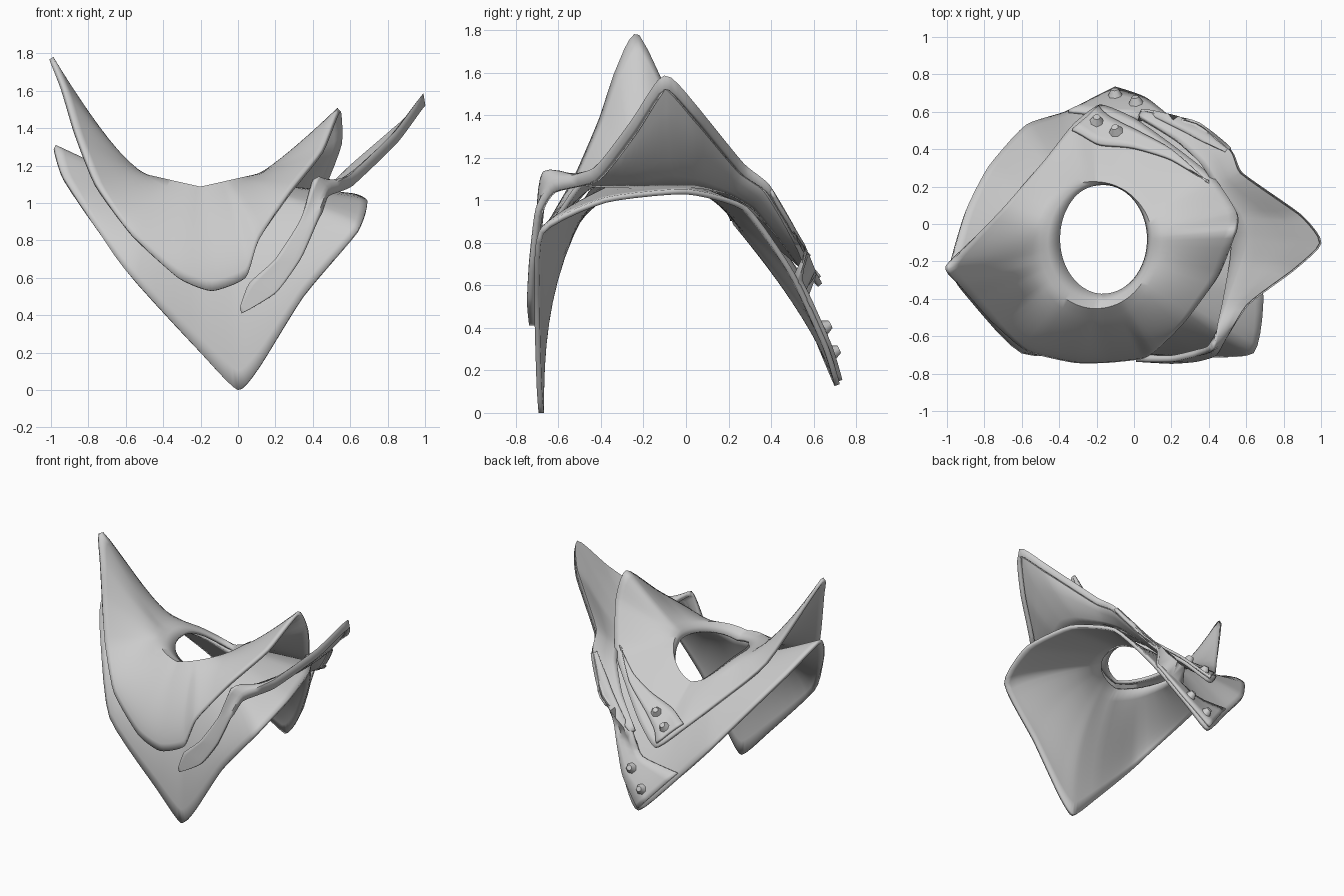
import bpy, math
from mathutils import Vector
from mathutils.bvhtree import BVHTree

cube = bpy.data.objects.get("Cube")
if cube:
    bpy.data.objects.remove(cube)

grey = bpy.data.materials.new("plain_grey")
grey.use_nodes = True
grey.diffuse_color = (0.6, 0.6, 0.6, 1)
grey.node_tree.nodes["Principled BSDF"].inputs["Base Color"].default_value = grey.diffuse_color


def smooth_line(points, steps, closed):
    """Sample a softened curve through the given points."""
    pts = [Vector(p) for p in points]
    count = len(pts)

    def at(i):
        return pts[i % count] if closed else pts[max(0, min(count - 1, i))]

    out = []
    for i in range(count if closed else count - 1):
        a, b = at(i), at(i + 1)
        ta, tb = (b - at(i - 1)) * 0.28, (at(i + 2) - a) * 0.28
        limit = (b - a).length
        for tangent in (ta, tb):
            if tangent.length > limit:
                tangent *= limit / tangent.length
        for s in range(steps):
            t = s / steps
            u = 1 - t
            out.append(a * u * u * (1 + t + t) + b * t * t * (1 + u + u)
                       + ta * t * u * u - tb * t * t * u)
    if not closed:
        out.append(pts[-1])
    return out


def make_sheet(name, rows, closed, thickness):
    """Skin a list of equal rows and give the sheet thickness."""
    width = len(rows[0])
    verts = [v for row in rows for v in row]
    faces = []
    for r in range(len(rows) - 1):
        for c in range(width if closed else width - 1):
            d = (c + 1) % width
            faces.append((r * width + c, (r + 1) * width + c,
                          (r + 1) * width + d, r * width + d))
    mesh = bpy.data.meshes.new(name)
    mesh.from_pydata(verts, [], faces)
    mesh.materials.append(grey)
    obj = bpy.data.objects.new(name, mesh)
    bpy.context.collection.objects.link(obj)
    solid = obj.modifiers.new("thickness", "SOLIDIFY")
    solid.thickness = thickness
    solid.offset = 0
    bpy.ops.object.select_all(action="DESELECT")
    obj.select_set(True)
    bpy.context.view_layer.objects.active = obj
    bpy.ops.object.shade_smooth_by_angle(angle=math.radians(50))
    return verts, faces


def neck_point(edge, center, radii, sink):
    """Point of the tilted neck oval that lies towards an edge point."""
    a = math.atan2(edge.y - center[1], edge.x - center[0])
    dx, dy = math.cos(a), math.sin(a)
    z = 1.075 + 0.07 * abs(dx) - 0.13 * max(dy, 0) ** 2
    return Vector((center[0] + dx * radii[0], center[1] + dy * radii[1], z - sink))


CREST = ((-0.2, -0.11), (0.31, 0.34))
HOLE = ((-0.16, -0.08), (0.24, 0.3))


def make_mantle(name, edge_points, sink, collar):
    """Drape cloth from the neck oval to a jagged hem."""
    edge = smooth_line(edge_points, 5, True)
    rows = []
    if collar:
        rows = [[neck_point(e, *HOLE, 0.045) for e in edge],
                [neck_point(e, *HOLE, 0.04).lerp(neck_point(e, *CREST, 0), 0.6) for e in edge]]
    steps = 10
    for k in range(steps + 1):
        t = k / steps
        row = []
        for e in edge:
            n = neck_point(e, *CREST, sink)
            drop = n.z - e.z
            round_out = 0.95 - 0.55 * max(-1, min(1, e.y / 0.6))
            h = 1 - (1 - t) ** (1 + max(drop, 0) * round_out)
            v = t ** (1 + max(-drop, 0) * 0.45)
            p = n.lerp(e, h)
            p.z = n.z + (e.z - n.z) * v
            row.append(p)
        rows.append(row)
    return make_sheet(name, rows, True, 0.025)


# Lower mantle: long front point, left spike, back point
lower = make_mantle("lower_mantle", [
    (0, -.68, 0), (.12, -.69, .13), (.35, -.7, .5), (.64, -.68, .85),
    (.69, -.38, 1), (.6, 0, 1.04), (.42, .28, .96), (.25, .5, .65),
    (.05, .66, .3), (-.1, .71, .13), (-.37, .59, .42), (-.58, .52, .66),
    (-.78, .3, .94), (-.9, .07, 1.13), (-.98, -.22, 1.3), (-.93, -.34, 1.13),
    (-.6, -.68, .64), (-.2, -.68, .2)], 0.05, False)

# Upper mantle: neck collar, tall left spike, shorter right spike
upper = make_mantle("upper_mantle", [
    (-.14, -.73, .53), (.04, -.71, .6), (.11, -.67, .8), (.28, -.51, 1.06),
    (.45, -.28, 1.28), (.54, -.04, 1.5), (.55, .06, 1.32), (.43, .24, 1.03),
    (.2, .42, .86), (0, .56, .72), (-.18, .63, .6), (-.32, .53, .72),
    (-.48, .33, .89), (-.72, .06, 1.17), (-.995, -.22, 1.77),
    (-.94, -.32, 1.62), (-.87, -.4, 1.38), (-.76, -.52, 1.1), (-.57, -.67, .83),
    (-.32, -.73, .6)], 0, True)

# Right shoulder plate: a band sweeping from the chest over to the back
plate_outer = smooth_line([
    (.02, -.72, .41), (.2, -.73, .53), (.33, -.72, .72), (.43, -.69, .96),
    (.47, -.62, 1.08), (.6, -.42, 1.14), (.84, -.24, 1.37), (.985, -.1, 1.57),
    (.88, .04, 1.43), (.57, .26, 1.16), (.51, .38, 1.06), (.33, .52, .82),
    (.04, .59, .64)], 5, False)
plate_inner = smooth_line([
    (.01, -.72, .44), (.06, -.72, .57), (.2, -.72, .7), (.33, -.69, .9),
    (.41, -.66, 1.13), (.47, -.46, 1.08), (.52, -.2, 1.07), (.53, -.06, 1.07),
    (.51, .06, 1.07), (.44, .2, 1.04), (.36, .32, .97), (.22, .45, .82),
    (.03, .57, .66)], 5, False)
plate_rows = []
for k in range(6):
    t = k / 5
    row = []
    for a, b in zip(plate_inner, plate_outer):
        p = a.lerp(b, t)
        p.z -= 0.5 * max(b.z - a.z, 0) * t * (1 - t)
        row.append(p)
    plate_rows.append(row)
# turned-down rim along the outer edge
last = len(plate_outer) - 1
plate_rows.append([p - Vector((0, 0, 0.05 * math.sin(math.pi * i / last)))
                   for i, p in enumerate(plate_outer)])
plate = make_sheet("right_shoulder_plate", plate_rows, False, 0.035)

# Surface lookup, used to lay trim on the back
trees = [BVHTree.FromPolygons(v, f) for v, f in (lower, upper, plate)]


def on_surface(point, lift):
    p = Vector(point)
    best = min((tree.find_nearest(p) for tree in trees), key=lambda hit: hit[3])
    normal = best[1]
    if normal.dot(p - Vector((-.1, -.05, .2))) < 0:
        normal = -normal
    return best[0] + normal * lift, normal


def back_strap(name, side_a, side_b, rivets):
    a, b = smooth_line(side_a, 5, False), smooth_line(side_b, 5, False)
    rows = [[on_surface(p.lerp(q, k / 4), 0.02)[0] for p, q in zip(a, b)]
            for k in range(5)]
    make_sheet(name, rows, False, 0.022)
    for i, spot in enumerate(rivets):
        place, normal = on_surface(spot, 0.045)
        bpy.ops.mesh.primitive_cone_add(vertices=7, radius1=0.043, radius2=0.02,
                                        depth=0.045, location=place)
        rivet = bpy.context.object
        rivet.name = name + "_rivet_" + "ab"[i]
        rivet.rotation_euler = normal.to_track_quat("Z", "Y").to_euler()
        rivet.data.materials.append(grey)
        bpy.ops.object.shade_smooth_by_angle(angle=math.radians(50))


# Two riveted straps tapering up the back
back_strap("upper_back_strap",
           [(.41, .19, 1.04), (.2, .39, .9), (0, .49, .78), (-.13, .56, .69), (-.19, .61, .62)],
           [(.41, .2, 1.04), (.2, .33, .93), (0, .4, .87), (-.18, .43, .83), (-.33, .49, .76)],
           [(-.2, .54, .72), (-.09, .48, .78)])
back_strap("lower_back_strap",
           [(.5, .38, 1.04), (.35, .51, .8), (.18, .61, .53), (.06, .67, .33), (-.1, .72, .15)],
           [(.5, .38, 1.05), (.28, .47, .8), (.1, .55, .65), (-.05, .62, .5), (-.35, .6, .44)],
           [(-.1, .68, .28), (.01, .65, .4)])
